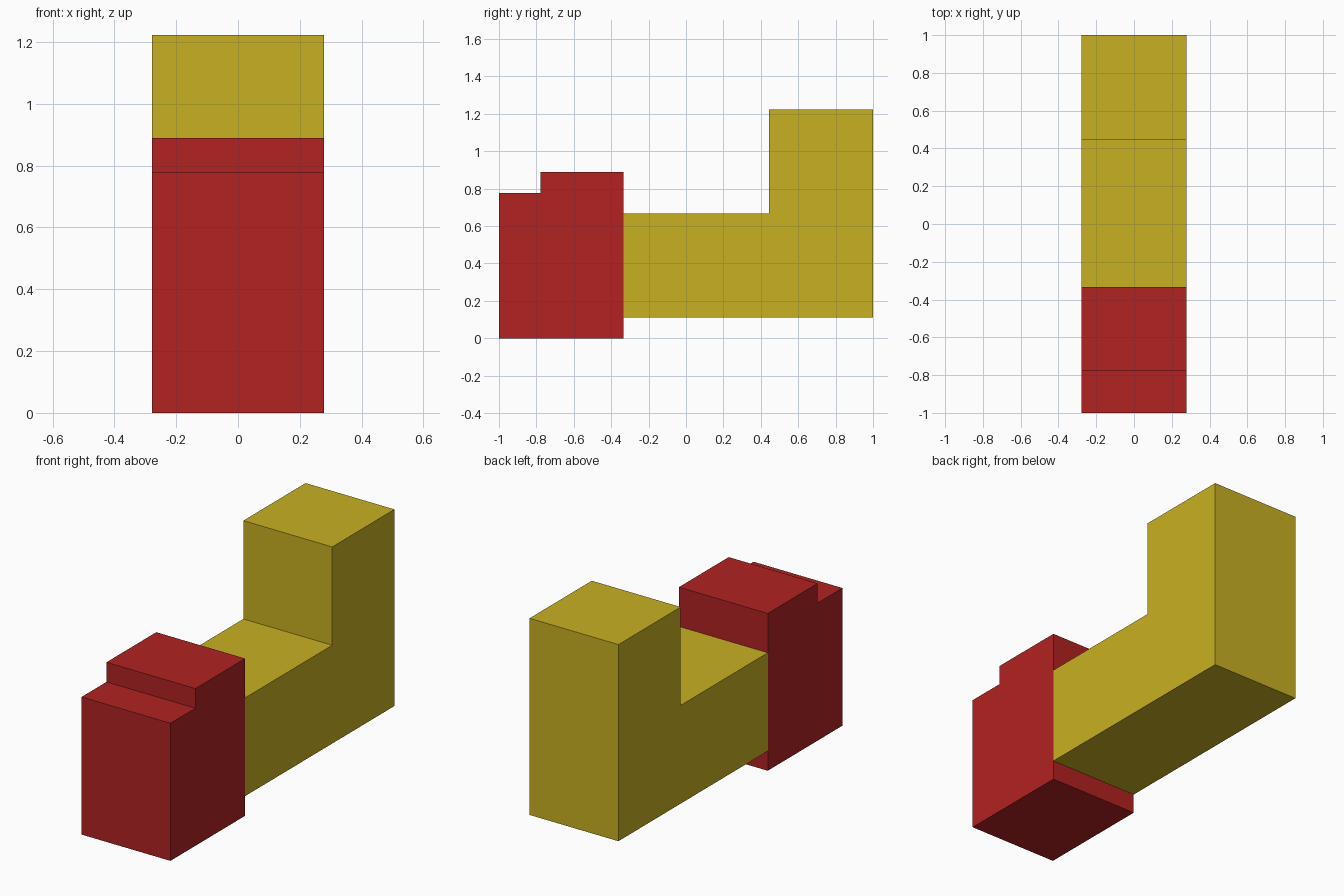
import bpy
import bmesh

if "Cube" in bpy.data.objects:
    bpy.data.objects.remove(bpy.data.objects["Cube"])

U = 2 / 18           # the model sits on a regular grid, 18 steps long
HALF_WIDTH = 2.5 * U


def material(name, colour):
    mat = bpy.data.materials.new(name)
    mat.diffuse_color = (*colour, 1)
    mat.use_nodes = True
    mat.node_tree.nodes["Principled BSDF"].inputs["Base Color"].default_value = mat.diffuse_color
    return mat


def extruded_profile(name, profile, mat):
    """Extrude a side profile of (y, z) grid points across the width."""
    bm = bmesh.new()
    face = bm.faces.new([bm.verts.new((-HALF_WIDTH, y * U, z * U)) for y, z in profile])
    result = bmesh.ops.extrude_face_region(bm, geom=[face])
    verts = [v for v in result["geom"] if isinstance(v, bmesh.types.BMVert)]
    bmesh.ops.translate(bm, verts=verts, vec=(2 * HALF_WIDTH, 0, 0))
    bmesh.ops.recalc_face_normals(bm, faces=bm.faces)
    mesh = bpy.data.meshes.new(name)
    bm.to_mesh(mesh)
    bm.free()
    mesh.materials.append(mat)
    obj = bpy.data.objects.new(name, mesh)
    bpy.context.collection.objects.link(obj)
    return obj


red = material("red", (0.445, 0.016, 0.016))
yellow = material("yellow", (0.578, 0.434, 0.016))

# Stepped front block
extruded_profile("front_block",
                 [(-9, 0), (-3, 0), (-3, 8), (-7, 8), (-7, 7), (-9, 7)], red)

# L-shaped rear body: low bed and tall upright
extruded_profile("rear_body",
                 [(-3, 1), (9, 1), (9, 11), (4, 11), (4, 6), (-3, 6)], yellow)
